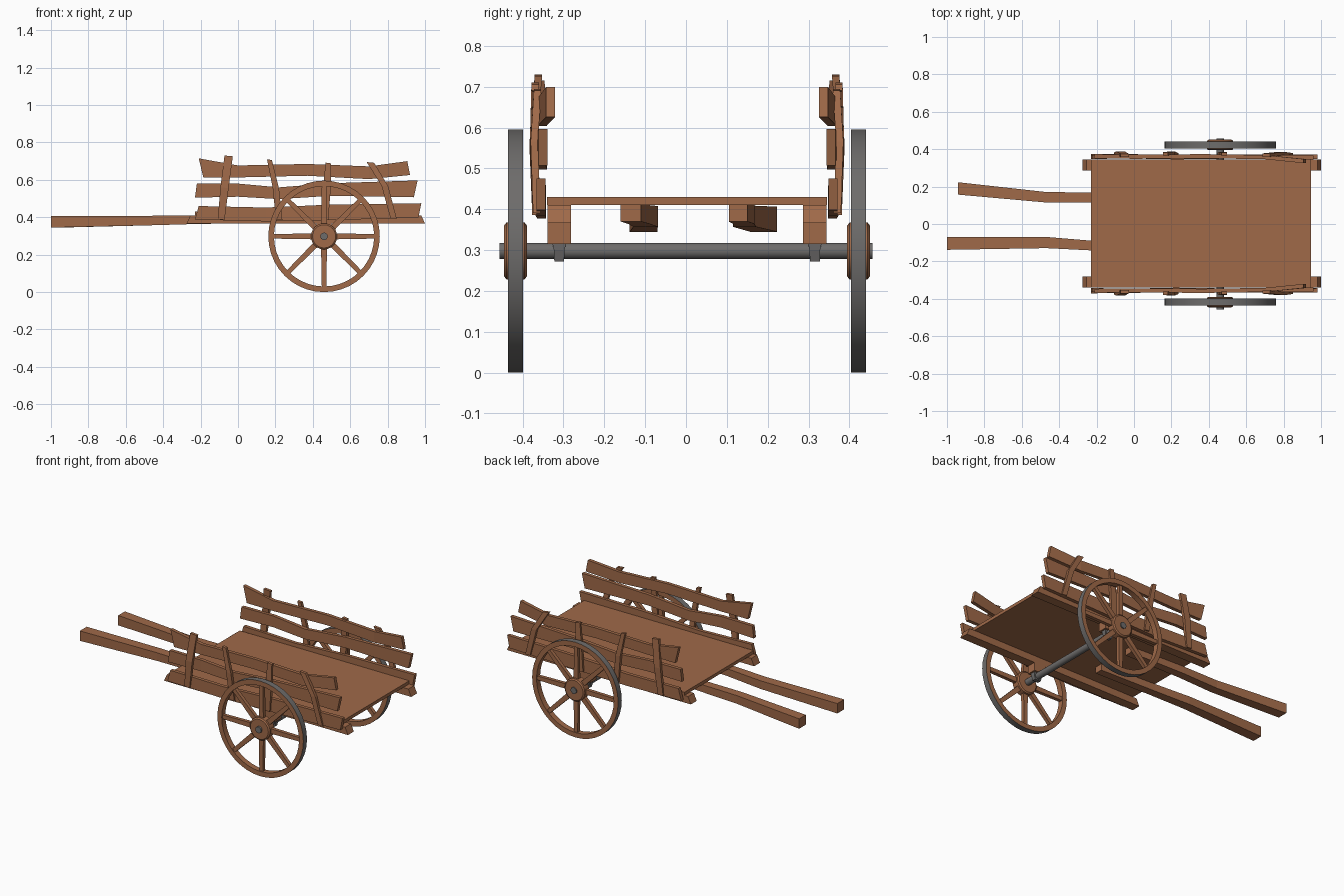
import bpy, bmesh, math
from mathutils import Matrix

if "Cube" in bpy.data.objects:
    bpy.data.objects.remove(bpy.data.objects["Cube"])

DY = 0.0025            # the cart sits very slightly off the centre line
WX, WZ = 0.46, 0.298   # wheel centre


def material(name, rgb):
    m = bpy.data.materials.new(name)
    m.diffuse_color = (*rgb, 1)
    m.use_nodes = True
    m.node_tree.nodes["Principled BSDF"].inputs["Base Color"].default_value = m.diffuse_color
    return m


WOOD = material("brown wood", (0.35, 0.143, 0.066))
IRON = material("grey iron", (0.155, 0.15, 0.147))


def finish(name, bm, *mats):
    bmesh.ops.recalc_face_normals(bm, faces=bm.faces)
    me = bpy.data.meshes.new(name)
    bm.to_mesh(me)
    bm.free()
    for m in mats:
        me.materials.append(m)
    ob = bpy.data.objects.new(name, me)
    bpy.context.collection.objects.link(ob)
    return ob


def loft(name, sections, mat):
    """Skin a list of four-point cross-sections into a closed beam."""
    bm = bmesh.new()
    rings = [[bm.verts.new(p) for p in s] for s in sections]
    for a, b in zip(rings, rings[1:]):
        for i in range(4):
            j = (i + 1) % 4
            bm.faces.new((a[i], a[j], b[j], b[i]))
    bm.faces.new(rings[0])
    bm.faces.new(rings[-1])
    return finish(name, bm, mat)


def box(name, x0, x1, y0, y1, z0, z1, mat):
    return loft(name, [[(x, y0, z0), (x, y1, z0), (x, y1, z1), (x, y0, z1)] for x in (x0, x1)], mat)


def lathe(name, profile, y, mats, seg=32, closed=True, iron_r=None):
    """Turn (radius, offset) points round the wheel's y axis."""
    bm = bmesh.new()
    rings = []
    for k in range(seg):
        a = 2 * math.pi * k / seg
        rings.append([bm.verts.new((WX + r * math.cos(a), y + o, WZ + r * math.sin(a))) for r, o in profile])
    n = len(profile)
    for k in range(seg):
        a, b = rings[k], rings[(k + 1) % seg]
        for i in range(n if closed else n - 1):
            j = (i + 1) % n
            f = bm.faces.new((a[i], a[j], b[j], b[i]))
            if iron_r and min(profile[i][0], profile[j][0]) >= iron_r:
                f.material_index = 1
    if not closed:
        bm.faces.new([r[0] for r in rings])
        bm.faces.new([r[-1] for r in rings])
    ob = finish(name, bm, *mats)
    for p in ob.data.polygons:
        p.use_smooth = True
    ob.data.set_sharp_from_angle(angle=math.radians(35))
    return ob


# Flat bed
box("bed", -0.23, 0.945, -0.343 + DY, 0.343 + DY, 0.41, 0.43, WOOD)

# Two draw shafts: x, y centre, half width, z low, z high
shafts = {
    "back_shaft": [(-0.94, 0.19, 0.033, 0.345, 0.407), (-0.47, 0.143, 0.028, 0.357, 0.408),
                   (-0.23, 0.142, 0.026, 0.364, 0.41), (0.15, 0.128, 0.023, 0.37, 0.41)],
    "front_shaft": [(-1.0, -0.104, 0.034, 0.345, 0.407), (-0.47, -0.099, 0.03, 0.357, 0.408),
                    (-0.23, -0.115, 0.026, 0.364, 0.41), (0.15, -0.135, 0.025, 0.37, 0.41)]}
for name, pts in shafts.items():
    loft(name, [[(x, y - w, a), (x, y + w, a), (x, y + w, b), (x, y - w, b)] for x, y, w, a, b in pts], WOOD)

# Side planks: top x, top z, bottom x, bottom z, y centre
planks = {
    "lower_plank": [(-0.21, 0.46, -0.23, 0.388, 0.362), (0.15, 0.452, 0.15, 0.378, 0.356),
                    (0.5, 0.468, 0.5, 0.385, 0.358), (0.98, 0.475, 0.965, 0.398, 0.357)],
    "middle_plank": [(-0.22, 0.58, -0.23, 0.505, 0.356), (0.0, 0.58, 0.0, 0.51, 0.36),
                     (0.22, 0.56, 0.22, 0.497, 0.354), (0.5, 0.582, 0.5, 0.515, 0.358),
                     (0.96, 0.597, 0.94, 0.507, 0.353)],
    "upper_plank": [(-0.21, 0.715, -0.185, 0.612, 0.36), (0.0, 0.677, 0.0, 0.613, 0.357),
                    (0.37, 0.685, 0.37, 0.622, 0.36), (0.7, 0.672, 0.7, 0.604, 0.355),
                    (0.905, 0.7, 0.92, 0.626, 0.334)]}
# Slanted side posts: x, z, y centre, half width
posts = [
    [(-0.09, 0.39, 0.37, 0.018), (-0.072, 0.56, 0.377, 0.022), (-0.05, 0.73, 0.364, 0.022)],
    [(0.22, 0.39, 0.368, 0.017), (0.202, 0.56, 0.376, 0.017), (0.168, 0.71, 0.372, 0.013)],
    [(0.465, 0.39, 0.37, 0.018), (0.475, 0.55, 0.374, 0.02), (0.483, 0.692, 0.37, 0.015)],
    [(0.832, 0.395, 0.368, 0.017), (0.785, 0.57, 0.374, 0.018), (0.708, 0.695, 0.366, 0.02)]]

for side, s in (("front", -1), ("back", 1)):
    Y = lambda v: s * v + DY
    for name, pts in planks.items():
        t = 0.011
        loft(f"{side}_{name}", [[(xt, Y(y - t), zt), (xt, Y(y + t), zt), (xb, Y(y + t), zb), (xb, Y(y - t), zb)]
                                for xt, zt, xb, zb, y in pts], WOOD)
    for i, pts in enumerate(posts):
        t = 0.009
        loft(f"{side}_post_{i + 1}", [[(x - w, Y(y - t), z), (x + w, Y(y - t), z - 0.004),
                                       (x + w, Y(y + t), z - 0.004), (x - w, Y(y + t), z)]
                                      for x, z, y, w in pts], WOOD)

    # Long bearer with slanted ends, axle block and iron clamp
    loft(f"{side}_bearer", [[(xt, Y(0.284), 0.41), (xt, Y(0.342), 0.41), (xb, Y(0.342), 0.366), (xb, Y(0.284), 0.366)]
                            for xt, xb in ((-0.255, -0.275), (0.98, 1.0))], WOOD)
    box(f"{side}_axle_block", 0.42, 0.5, Y(0.284), Y(0.342), 0.315, 0.368, WOOD)
    loft(f"{side}_axle_clamp", [[(WX - w, Y(0.313 - d), z), (WX + w, Y(0.313 - d), z),
                                 (WX + w, Y(0.313 + d), z), (WX - w, Y(0.313 + d), z)]
                                for z, w, d in ((0.272, 0.02, 0.012), (0.3, 0.028, 0.013), (0.318, 0.03, 0.017))], IRON)

    # Wheel: rim with iron tread, hub and eight tapered spokes
    wy = Y(0.42)
    lathe(f"{side}_wheel_rim", [(0.268, -0.018), (0.298, -0.018), (0.298, 0.018), (0.268, 0.018)],
          wy, (WOOD, IRON), seg=40, iron_r=0.29)
    lathe(f"{side}_hub", [(0.062, -0.028), (0.07, -0.022), (0.07, 0.022), (0.062, 0.028)],
          wy, (WOOD,), seg=24, closed=False)
    bm = bmesh.new()
    for k in range(8):
        rot = Matrix.Translation((WX, wy, WZ)) @ Matrix.Rotation(k * math.pi / 4, 4, 'Y')
        c = bmesh.ops.create_cube(bm, size=1)["verts"]
        for v in c:
            outer = v.co.x > 0
            v.co.x = 0.275 if outer else 0.05
            v.co.y *= 0.022
            v.co.z *= 0.024 if outer else 0.032
        bmesh.ops.transform(bm, matrix=rot, verts=c)
    finish(f"{side}_spokes", bm, WOOD)

# Iron axle
lathe("axle", [(0.02, -0.457), (0.02, 0.457)], 0, (IRON,), seg=16, closed=False)
